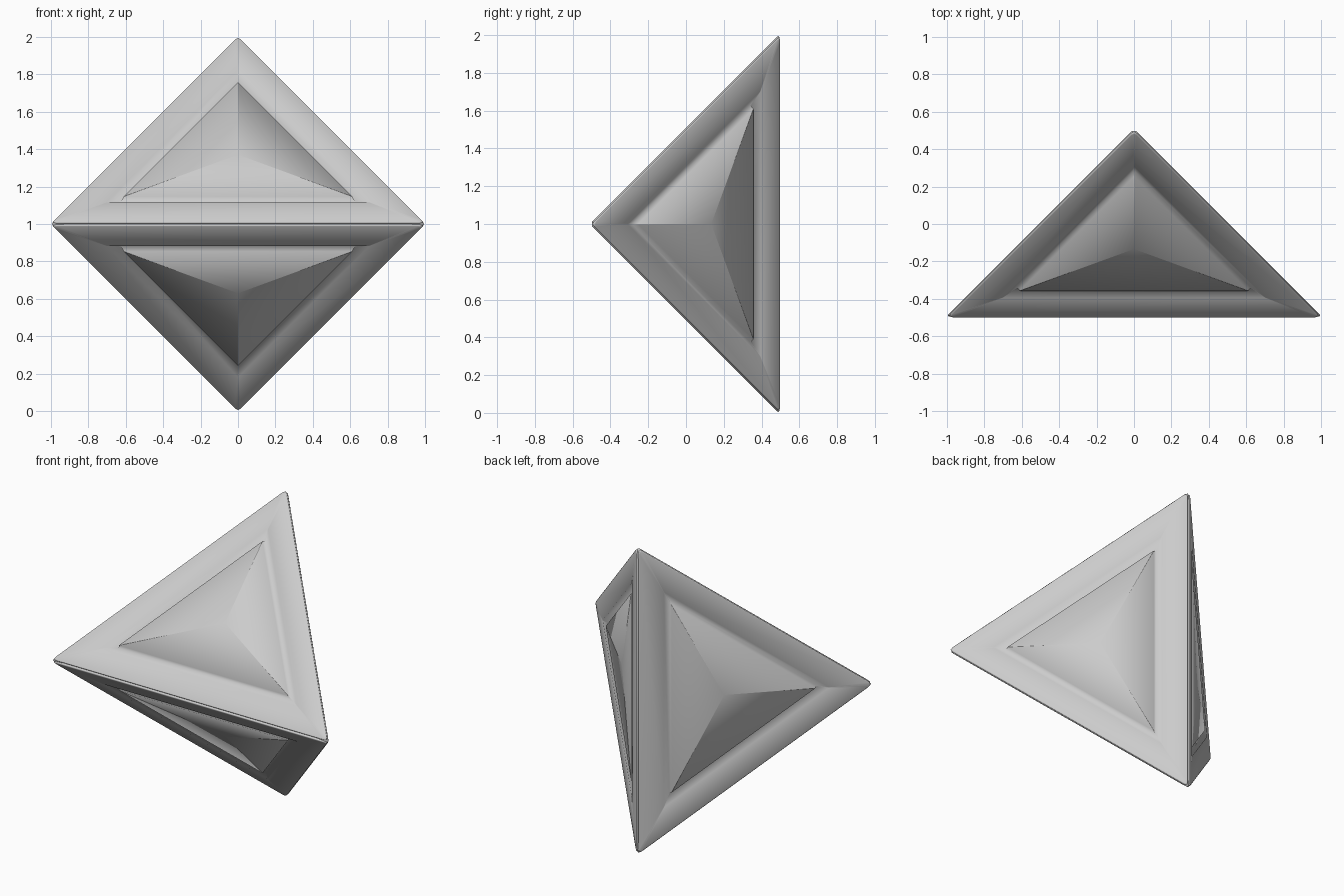
import bpy
import bmesh
from mathutils import Vector

cube = bpy.data.objects.get("Cube")
if cube:
    bpy.data.objects.remove(cube)

# Single plain grey
grey = bpy.data.materials.new("light_grey")
grey.use_nodes = True
colour = (0.6, 0.6, 0.6, 1)
grey.diffuse_color = colour
grey.node_tree.nodes["Principled BSDF"].inputs["Base Color"].default_value = colour

CENTRE = Vector((0, 0, 1))


def corners(k):
    """Four corners of the body, scaled about its centre."""
    base = [(-1, -0.5, 0), (1, -0.5, 0), (0, 0.5, 1), (0, 0.5, -1)]
    return [CENTRE + Vector(p) * k for p in base]


def finish(bm, name, smooth):
    bmesh.ops.recalc_face_normals(bm, faces=bm.faces)
    for f in bm.faces:
        f.smooth = smooth
    mesh = bpy.data.meshes.new(name)
    bm.to_mesh(mesh)
    bm.free()
    mesh.materials.append(grey)
    obj = bpy.data.objects.new(name, mesh)
    bpy.context.collection.objects.link(obj)


def outline(tri, scale, depth, cut):
    """Triangle inset evenly from its edges, sunk by depth, corners rounded."""
    a, b, c = tri
    la, lb, lc = (b - c).length, (c - a).length, (a - b).length
    mid = (a * la + b * lb + c * lc) / (la + lb + lc)
    normal = (b - a).cross(c - a).normalized()
    if normal.dot(mid - CENTRE) < 0:
        normal = -normal
    pts = [mid + (p - mid) * scale - normal * depth for p in tri]
    ring = []
    for i, p in enumerate(pts):
        start = p + (pts[i - 1] - p).normalized() * cut
        end = p + (pts[(i + 1) % 3] - p).normalized() * cut
        ring += [start, (start + p * 2 + end) / 4, end]
    return ring, mid - normal * depth


# Cross-section of a panel, back to middle: scale, depth, corner rounding
SECTION = [
    (0.93, 0.05, 0.025), (0.968, 0.02, 0.025), (0.977, 0.007, 0.025),
    (0.974, 0.002, 0.025), (0.966, 0, 0.025),      # rounded rim
    (0.69, 0, 0.004), (0.615, 0.035, 0.004),       # sloping groove
    (0.60, 0.004, 0.004),                          # raised inner triangle
]


def panel(name, tri):
    bm = bmesh.new()
    rings = []
    for scale, depth, cut in SECTION:
        pts, mid = outline(tri, scale, depth, cut)
        rings.append([bm.verts.new(p) for p in pts])
    n = len(rings[0])
    for low, high in zip(rings, rings[1:]):
        for i in range(n):
            j = (i + 1) % n
            bm.faces.new((low[i], low[j], high[j], high[i]))
    bm.faces.new(rings[0])
    hub = bm.verts.new(mid)
    for i in range(n):
        bm.faces.new((rings[-1][i], rings[-1][(i + 1) % n], hub))
    finish(bm, name, True)


# Four framed panels
right, left, top, bottom = corners(1.02)
panel("upper_front_panel", (right, left, top))
panel("lower_front_panel", (right, left, bottom))
panel("right_back_panel", (right, top, bottom))
panel("left_back_panel", (left, top, bottom))

# Solid core behind the panels
bm = bmesh.new()
core = [bm.verts.new(p) for p in corners(0.9)]
for skip in range(4):
    bm.faces.new([v for i, v in enumerate(core) if i != skip])
finish(bm, "core", False)
